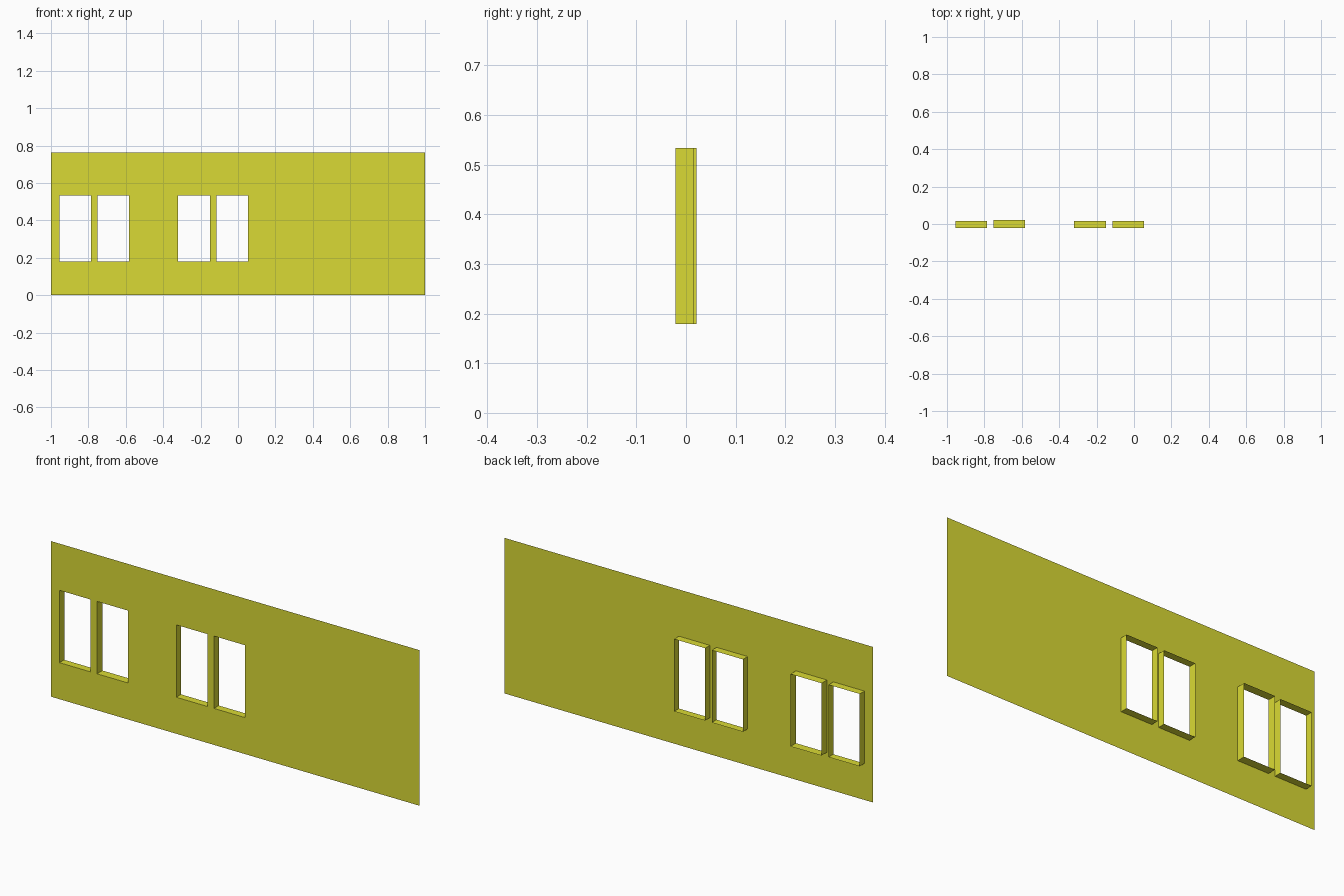
import bpy, bmesh

if "Cube" in bpy.data.objects:
    bpy.data.objects.remove(bpy.data.objects["Cube"])

FRONT = -0.021
HEIGHT = 0.763
SILL, HEAD = 0.179, 0.534
# each window: left x, right x, back of its reveal in y
WINDOWS = [(-0.954, -0.785, 0.016), (-0.750, -0.582, 0.021),
           (-0.320, -0.151, 0.016), (-0.115, 0.053, 0.016)]

paint = bpy.data.materials.new("yellow_paint")
paint.diffuse_color = (0.70, 0.70, 0.035, 1)
paint.use_nodes = True
paint.node_tree.nodes["Principled BSDF"].inputs["Base Color"].default_value = paint.diffuse_color


def add_object(name, bm):
    mesh = bpy.data.meshes.new(name)
    bm.to_mesh(mesh)
    bm.free()
    mesh.materials.append(paint)
    obj = bpy.data.objects.new(name, mesh)
    bpy.context.collection.objects.link(obj)
    return obj


# Thin wall sheet: grid of panels, leaving the window cells open
bm = bmesh.new()
xs = [-1.0] + [x for w in WINDOWS for x in w[:2]] + [1.0]
zs = [0.0, SILL, HEAD, HEIGHT]
rows = [[bm.verts.new((x, FRONT, z)) for x in xs] for z in zs]
for r in range(3):
    for c in range(len(xs) - 1):
        if r == 1 and c % 2 == 1:
            continue
        bm.faces.new((rows[r][c], rows[r][c + 1], rows[r + 1][c + 1], rows[r + 1][c]))
add_object("wall", bm)

# Window reveals: four-sided open sleeves running back from the wall
for i, (left, right, back) in enumerate(WINDOWS, 1):
    bm = bmesh.new()
    corners = [(left, SILL), (right, SILL), (right, HEAD), (left, HEAD)]
    near = [bm.verts.new((x, FRONT, z)) for x, z in corners]
    far = [bm.verts.new((x, back, z)) for x, z in corners]
    for a in range(4):
        b = (a + 1) % 4
        bm.faces.new((near[a], near[b], far[b], far[a]))  # faces into the opening
    add_object(f"window_reveal_{i}", bm)
